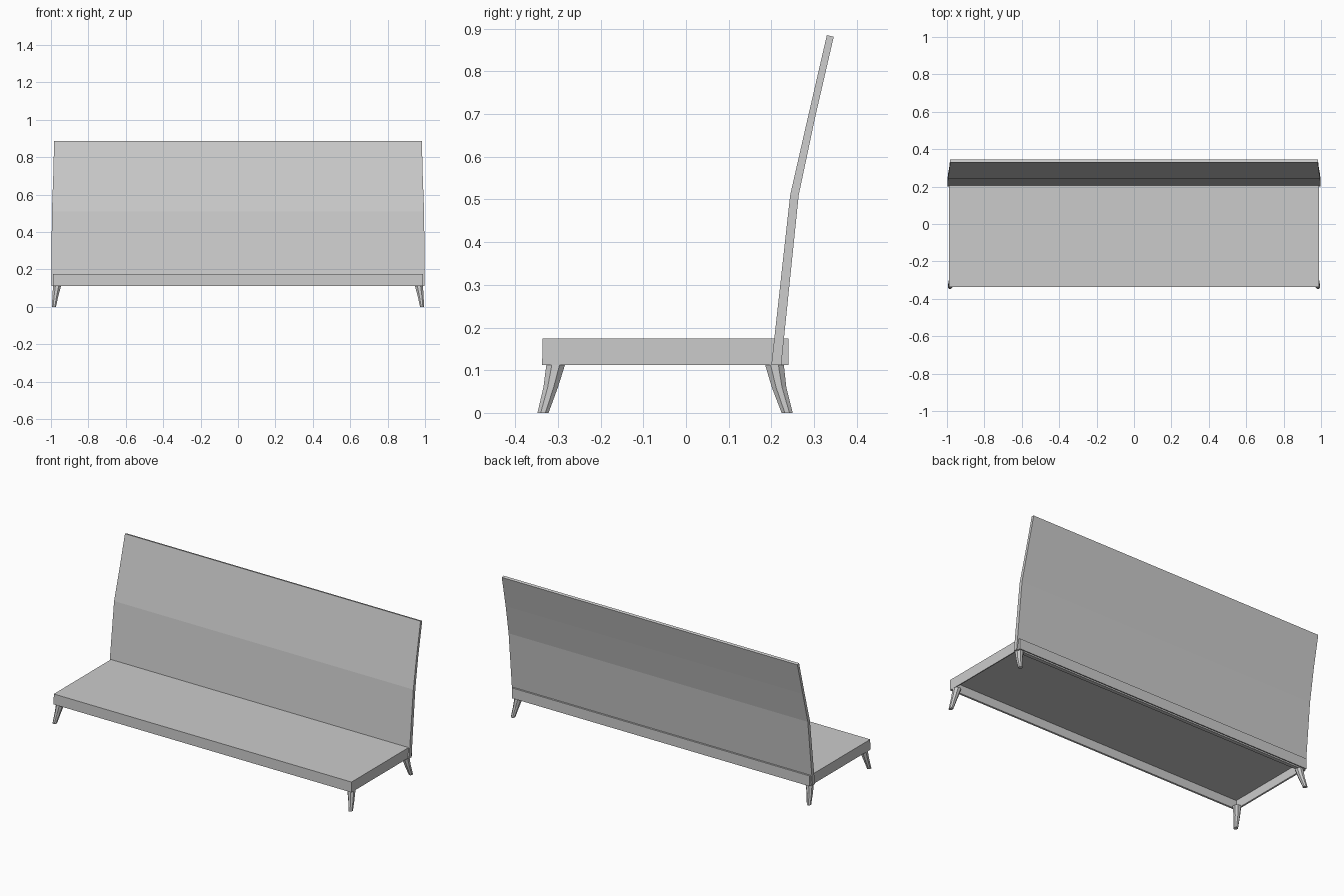
import bpy, bmesh, math

cube = bpy.data.objects.get("Cube")
if cube:
    bpy.data.objects.remove(cube, do_unlink=True)

grey = bpy.data.materials.new("plain_grey")
grey.use_nodes = True
colour = (0.6, 0.6, 0.6, 1)
grey.diffuse_color = colour
grey.node_tree.nodes["Principled BSDF"].inputs["Base Color"].default_value = colour


def finish(name, bm):
    bmesh.ops.recalc_face_normals(bm, faces=bm.faces)
    mesh = bpy.data.meshes.new(name)
    bm.to_mesh(mesh)
    bm.free()
    mesh.materials.append(grey)
    obj = bpy.data.objects.new(name, mesh)
    bpy.context.collection.objects.link(obj)
    return obj


def loft(name, rings):
    """Join matching rings of points and cap both ends."""
    bm = bmesh.new()
    loops = [[bm.verts.new(p) for p in ring] for ring in rings]
    for low, high in zip(loops, loops[1:]):
        for i in range(len(low)):
            j = (i + 1) % len(low)
            bm.faces.new((low[i], low[j], high[j], high[i]))
    bm.faces.new(loops[0])
    bm.faces.new(loops[-1])
    return finish(name, bm)


def rectangle(x, front, back, z):
    return [(-x, front, z), (x, front, z), (x, back, z), (-x, back, z)]


# Seat: shallow tray turned upside down, open underneath with thin walls
seat = loft("seat", [rectangle(0.982, -0.328, 0.232, 0.114),
                     rectangle(0.982, -0.328, 0.232, 0.166),
                     ][::-1] + [rectangle(0.99, -0.337, 0.24, 0.112),
                                rectangle(0.99, -0.336, 0.24, 0.174)])
bm = bmesh.new()
bm.from_mesh(seat.data)
bmesh.ops.recalc_face_normals(bm, faces=bm.faces)
bm.to_mesh(seat.data)
bm.free()

# Backrest: bent panel, slightly narrower towards the top
# each row: half width, front y, back y, z
panel = [(0.998, 0.2, 0.223, 0.112), (0.995, 0.244, 0.264, 0.51),
         (0.988, 0.285, 0.302, 0.69), (0.983, 0.33, 0.346, 0.885)]
rows = [rectangle(*row) for row in panel]
rows[-1] = [(x, y, z - (0.004 if y > 0.34 else 0)) for x, y, z in rows[-1]]
loft("backrest", rows)

# Legs: eight-sided, tapering and curving out towards the corners
# each row: centre x, front leg centre y, rear leg centre y, radius x, radius y, z
leg = [(0.984, -0.335, 0.237, 0.011, 0.013, 0.0),
       (0.976, -0.317, 0.218, 0.016, 0.017, 0.06),
       (0.967, -0.305, 0.207, 0.022, 0.022, 0.114)]
for side, side_name in ((1, "left"), (-1, "right")):
    for column, place in ((1, "front"), (2, "rear")):
        rings = []
        for row in leg:
            ring = []
            for k in range(8):
                a = math.pi / 8 + k * math.pi / 4
                ring.append((side * row[0] + row[3] * math.cos(a) / math.cos(math.pi / 8),
                             row[column] + row[4] * math.sin(a) / math.cos(math.pi / 8),
                             row[5]))
            rings.append(ring)
        loft(f"{place}_{side_name}_leg", rings)
